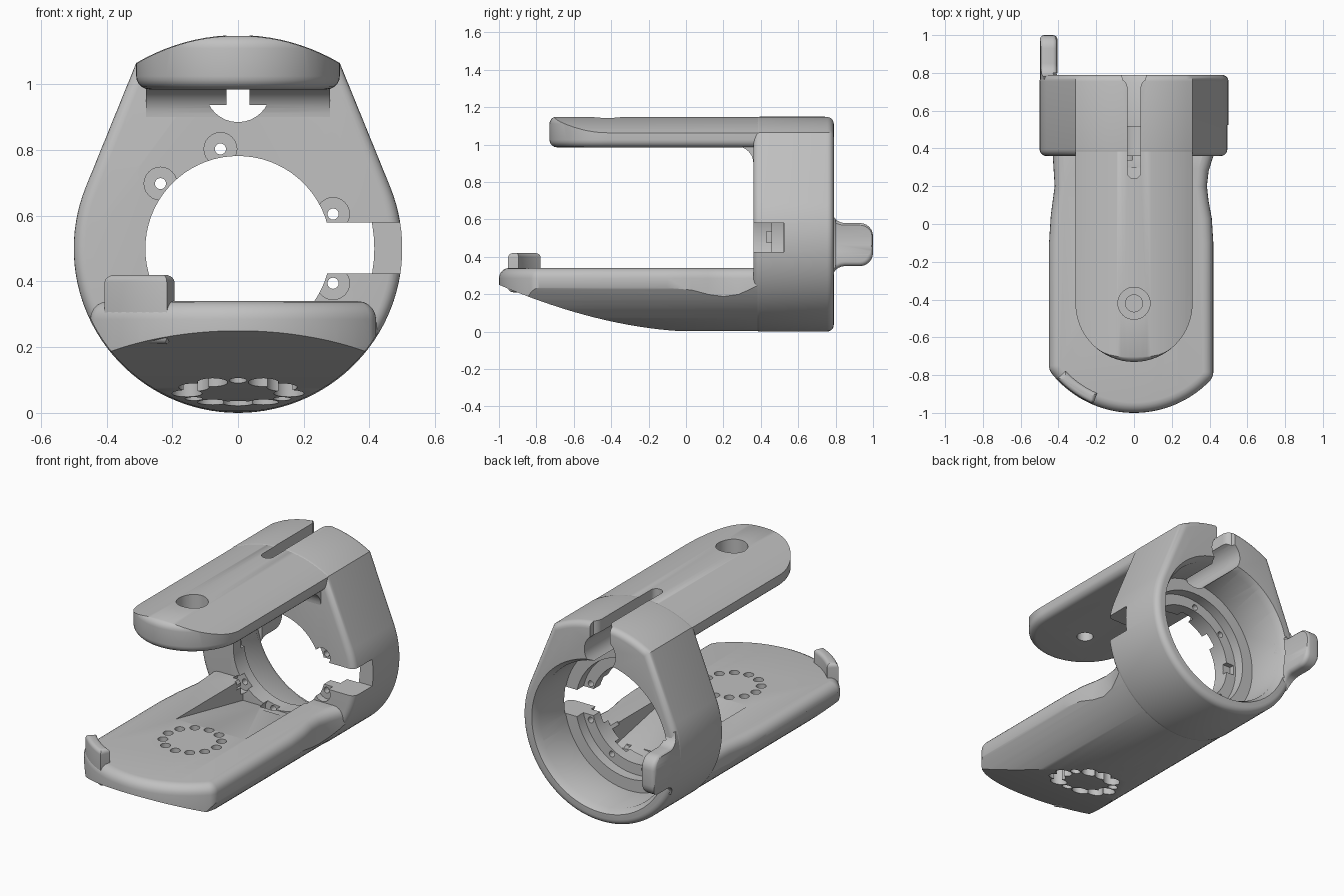
import bpy, bmesh
from math import sin, cos, pi, radians
from mathutils import Vector

if "Cube" in bpy.data.objects:
    bpy.data.objects.remove(bpy.data.objects["Cube"])

grey = bpy.data.materials.new("plain grey")
grey.use_nodes = True
COLOUR = (0.53, 0.53, 0.53, 1)
grey.diffuse_color = COLOUR
grey.node_tree.nodes["Principled BSDF"].inputs["Base Color"].default_value = COLOUR


def arc(cx, cy, r, a, b, n=24):
    """Points on an arc from a to b degrees."""
    steps = [radians(a + (b - a) * i / n) for i in range(n + 1)]
    return [(cx + r * cos(t), cy + r * sin(t)) for t in steps]


def prism(name, outline, axis, lo, hi, bevel=0):
    """Outline extruded along an axis, with its two end rims rounded."""
    place = {"x": lambda p, d: (d, p[0], p[1]),
             "y": lambda p, d: (p[0], d, p[1]),
             "z": lambda p, d: (p[0], p[1], d)}[axis]
    pts = [p for i, p in enumerate(outline)
           if (Vector(p) - Vector(outline[i - 1])).length > 0.002]
    bm = bmesh.new()
    low = [bm.verts.new(place(p, lo)) for p in pts]
    high = [bm.verts.new(place(p, hi)) for p in pts]
    bm.faces.new(low)
    bm.faces.new(high[::-1])
    for i in range(len(pts)):
        bm.faces.new([low[i], low[i - 1], high[i - 1], high[i]])
    bmesh.ops.recalc_face_normals(bm, faces=bm.faces[:])
    if bevel:
        k = "xyz".index(axis)
        rims = [e for e in bm.edges if abs(e.verts[0].co[k] - e.verts[1].co[k]) < 1e-5]
        bmesh.ops.bevel(bm, geom=rims, offset=bevel, segments=5, profile=0.5,
                        affect="EDGES", clamp_overlap=False)
    mesh = bpy.data.meshes.new(name)
    bm.to_mesh(mesh)
    bm.free()
    mesh.materials.append(grey)
    ob = bpy.data.objects.new(name, mesh)
    bpy.context.collection.objects.link(ob)
    return ob


def rod(cx, cy, r, axis, lo, hi, n=32):
    return prism("cutter", arc(cx, cy, r, 0, 360 - 360 / n, n - 1), axis, lo, hi)


def box(x0, x1, y0, y1, z0, z1):
    return prism("cutter", [(x0, y0), (x1, y0), (x1, y1), (x0, y1)], "z", z0, z1)


def volume(mesh):
    bm = bmesh.new()
    bm.from_mesh(mesh)
    result = abs(bm.calc_volume())
    bm.free()
    return result


def carve(ob, tool, mode="DIFFERENCE"):
    """Bake a boolean, taking the first solver whose volume is plausible."""
    before, size = volume(ob.data), volume(tool.data)
    floor = before - size - 1e-5 if mode == "DIFFERENCE" else 0
    for solver in ("MANIFOLD", "EXACT"):
        mod = ob.modifiers.new("boolean", "BOOLEAN")
        mod.operation, mod.solver, mod.object = mode, solver, tool
        graph = bpy.context.evaluated_depsgraph_get()
        mesh = bpy.data.meshes.new_from_object(ob.evaluated_get(graph))
        ob.modifiers.remove(mod)
        if len(mesh.polygons) and max(floor, 1e-6) < volume(mesh) < before - 1e-8:
            ob.data = mesh
            return


def carve_all(parts, tools):
    for tool in tools:
        for part in parts:
            carve(part, tool)
        bpy.data.objects.remove(tool)


def keep_inside(ob, tool):
    carve(ob, tool, "INTERSECT")
    bpy.data.objects.remove(tool)


# Ring housing: round below, tapering to a domed crown
crown = arc(0, 0.542, 0.608, 120.65, 59.35, 20)
housing = prism("ring_housing", arc(0, 0.5, 0.5, 22.1, -202.1, 72) + crown,
                "y", 0.36, 0.79, 0.035)

# Upper arm with round nose and domed top
arm = prism("upper_arm", arc(0, -0.42, 0.31, 180, 360, 40) + [(0.31, 0.7), (-0.31, 0.7)],
            "z", 0.985, 1.15, 0.04)
keep_inside(arm, prism("cutter", arc(0, 0.54, 0.608, 125, 55, 24) + [(0.4, 0.9), (-0.4, 0.9)],
                       "y", -0.9, 0.72))

# Fillet under the arm
fillet = prism("arm_fillet", arc(0.27, 0.9, 0.09, 90, 0, 10) + [(0.4, 0.9), (0.4, 1.03), (0.27, 1.03)],
               "x", -0.28, 0.28)

# Lower plate: waisted plan, curved keel, round belly
right_side = [(0.42, -0.1), (0.412, 0.03), (0.395, 0.12), (0.386, 0.2),
              (0.395, 0.28), (0.42, 0.36), (0.44, 0.42)]
left_side = [(-0.44, 0.42), (-0.43, 0.36), (-0.42, 0.2), (-0.44, 0.05), (-0.45, -0.1)]
plate = prism("lower_plate",
              arc(0, -0.44, 0.56, 219.1, 315.6, 32) + arc(0.35, -0.783, 0.07, -44.4, 0, 6)
              + right_side + left_side + arc(-0.38, -0.749, 0.07, 180, 219.1, 6),
              "z", -0.1, 0.34, 0.055)
keel = [(0.05 - 1.1 * t / 24, 0.25 * (1.1 * t / 24 / 1.05) ** 1.8) for t in range(25)]
keep_inside(plate, prism("cutter", keel + [(-1.05, 0.5), (0.5, 0.5), (0.5, 0)], "x", -0.6, 0.6))
keep_inside(plate, rod(0, 0.5, 0.497, "y", -1.1, 0.41, 96))

# Upright lip on the plate's front corner
lip = prism("front_lip", arc(0, -0.44, 0.555, 223, 247, 12) + arc(0, -0.44, 0.495, 247, 223, 12),
            "z", 0.21, 0.42, 0.022)

# Rear tab with flared root
tab_outline = ([(0.7, 0.28)] + arc(0.85, 0.28, 0.07, 180, 90, 6)
               + arc(0.93, 0.42, 0.07, -90, 0, 6) + arc(0.93, 0.51, 0.07, 0, 90, 6)
               + arc(0.85, 0.65, 0.07, 270, 180, 6) + [(0.7, 0.65)])
tab = prism("rear_tab", tab_outline, "x", -0.499, -0.405, 0.025)
keep_inside(tab, rod(0, 0.5, 0.4985, "y", 0.6, 1.1, 96))

# Stepped bore and the flared rear mouth
mouth = rod(0, 0.5, 0.41, "y", 0.74, 0.8, 72)
for v in mouth.data.vertices:
    if v.co.y > 0.77:
        v.co.x *= 1.08
        v.co.z = 0.5 + (v.co.z - 0.5) * 1.08
carve_all([housing, plate, tab], [
    rod(0, 0.5, 0.415, "y", 0.52, 1.1, 72),
    rod(0, 0.5, 0.345, "y", 0.46, 0.6, 72),
    rod(0, 0.5, 0.282, "y", 0.3, 0.6, 72),
    mouth])

# Crown channel and its slot
slot = (arc(0, 0.275, 0.035, 180, 360, 12) + arc(0.085, 0.72, 0.05, 180, 120, 6)
        + [(0.075, 0.85), (-0.075, 0.85)] + arc(-0.085, 0.72, 0.05, 60, 0, 6))
carve_all([housing, arm, fillet], [
    rod(0, 0.985, 0.1, "y", 0.352, 0.9),
    prism("cutter", slot, "z", 0.93, 1.3)])

# Stepped hole in the arm
carve_all([arm], [rod(0, -0.42, 0.085, "z", 1.04, 1.3), rod(0, -0.42, 0.045, "z", 0.9, 1.1)])

# Side opening and small key notch in the ring
carve_all([housing], [box(0.2, 0.6, 0.3, 0.525, 0.425, 0.58),
                      box(-0.33, -0.2, 0.43, 0.53, 0.475, 0.535)])

# Ramp leading from the plate into the bore
carve_all([plate], [prism("cutter", [(-0.26, 0.341), (0.43, 0.2), (0.43, 0.5), (-0.26, 0.5)],
                          "x", -0.22, 0.22)])

# Screw seats around the bore
for a in (100, 140, 20, -20, -60, -100, -140):
    x, z = 0.308 * cos(radians(a)), 0.5 + 0.308 * sin(radians(a))
    carve_all([housing, plate], [rod(x, z, 0.05, "y", 0.34, 0.4, 24),
                                 rod(x, z, 0.017, "y", 0.3, 0.6, 16)])

# Ring of bolt holes, with three groups of pockets underneath
for i in range(12):
    x, y = 0.155 * cos(i * pi / 6), -0.42 + 0.155 * sin(i * pi / 6)
    carve_all([plate], [rod(x, y, 0.027, "z", -0.1, 0.5, 20)])
    if i % 4 != 1:
        carve_all([plate], [rod(x, y, 0.046, "z", -0.1, 0.2, 24)])

# Smooth shading with crisp edges
bpy.ops.object.select_all(action="DESELECT")
for part in (housing, arm, fillet, plate, lip, tab):
    part.select_set(True)
bpy.context.view_layer.objects.active = housing
bpy.ops.object.shade_smooth_by_angle(angle=radians(32))
